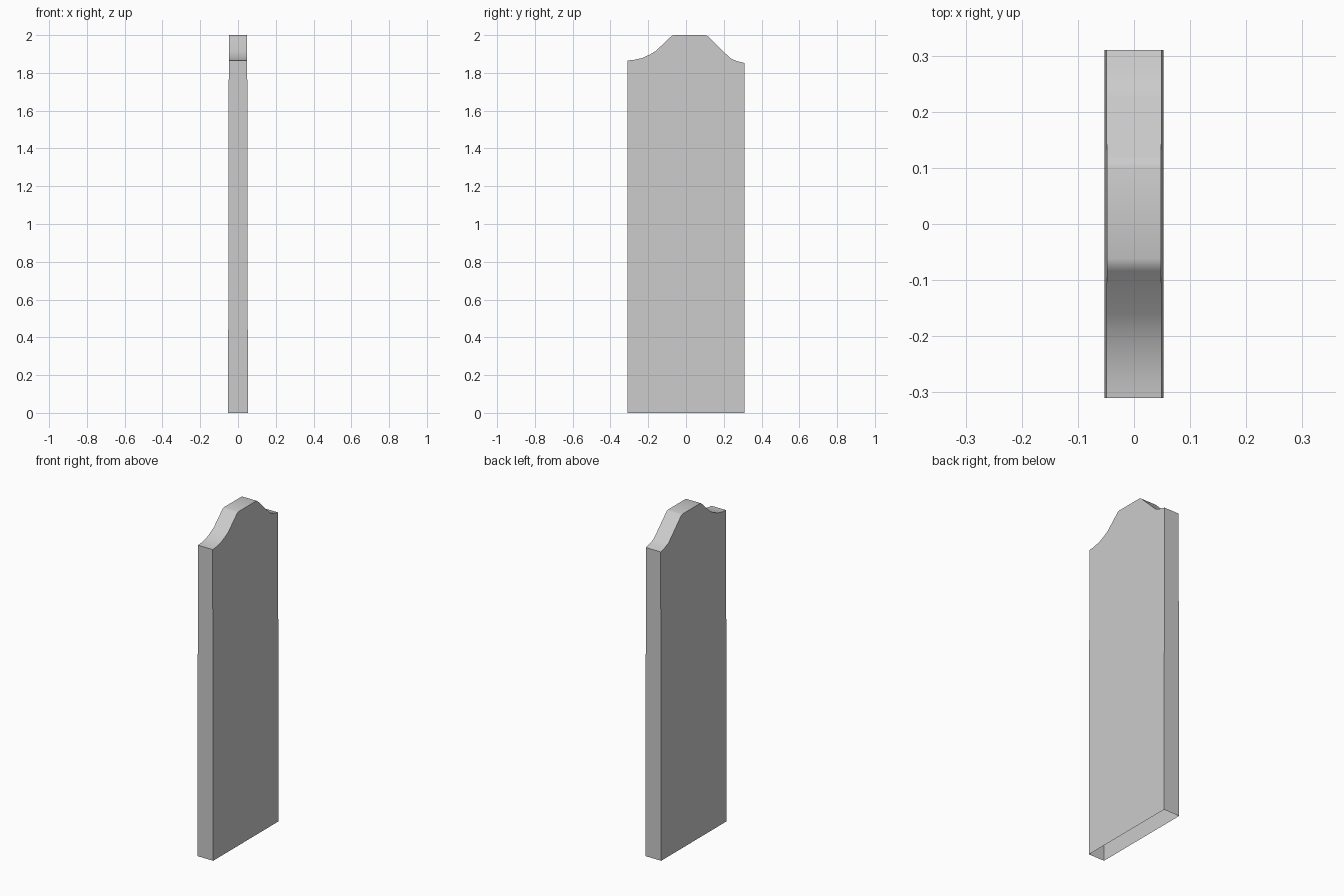
import bpy, bmesh, math

if "Cube" in bpy.data.objects:
    bpy.data.objects.remove(bpy.data.objects["Cube"])

# Shaped crest of the slab, as (y, z) points from front to back
crest = [(-0.31, 1.866), (-0.28, 1.868), (-0.23, 1.879), (-0.19, 1.898),
         (-0.16, 1.916), (-0.084, 1.988), (-0.075, 1.996), (-0.062, 2.0),
         (0.10, 2.0), (0.111, 1.997), (0.122, 1.988), (0.225, 1.887),
         (0.238, 1.876), (0.27, 1.862), (0.31, 1.852)]
outline = [(-0.31, 0.0)] + crest + [(0.31, 0.0)]


def half_width(z):
    # Slab thins very slightly towards the top
    return 0.0525 - 0.004 * z / 2.0


# Extrude the outline across x, leaving the underside open
bm = bmesh.new()
left = [bm.verts.new((-half_width(z), y, z)) for y, z in outline]
right = [bm.verts.new((half_width(z), y, z)) for y, z in outline]
bm.faces.new(left)
bm.faces.new(right[::-1])
for i in range(len(outline) - 1):
    bm.faces.new((left[i], right[i], right[i + 1], left[i + 1]))
bmesh.ops.recalc_face_normals(bm, faces=bm.faces)
# Make sure the +x side faces outwards
bm.faces.ensure_lookup_table()
bm.normal_update()
if bm.faces[1].normal.x < 0:
    bmesh.ops.reverse_faces(bm, faces=bm.faces)

mesh = bpy.data.meshes.new("slab")
bm.to_mesh(mesh)
bm.free()
slab = bpy.data.objects.new("slab", mesh)
bpy.context.collection.objects.link(slab)

# Smooth crest, crisp outline edges
bpy.context.view_layer.objects.active = slab
slab.select_set(True)
bpy.ops.object.shade_smooth_by_angle(angle=math.radians(30))
